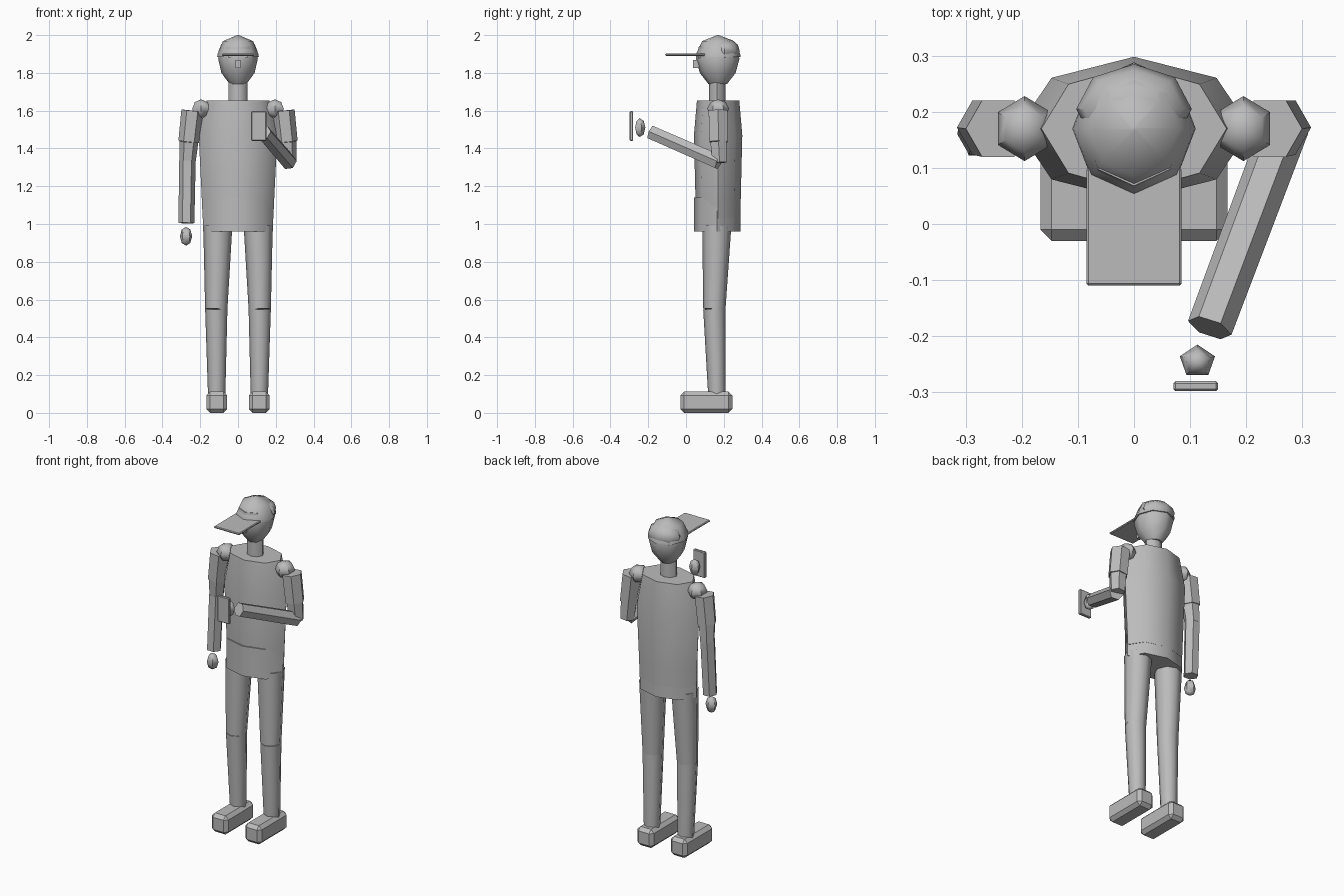
import bpy, bmesh, math
from mathutils import Vector

if "Cube" in bpy.data.objects:
    bpy.data.objects.remove(bpy.data.objects["Cube"])

grey = bpy.data.materials.new("plain_grey")
grey.diffuse_color = (0.5, 0.5, 0.5, 1)
grey.use_nodes = True
grey.node_tree.nodes["Principled BSDF"].inputs["Base Color"].default_value = grey.diffuse_color


def finish(name, bm, smooth=True):
    bmesh.ops.recalc_face_normals(bm, faces=bm.faces)
    mesh = bpy.data.meshes.new(name)
    bm.to_mesh(mesh)
    bm.free()
    mesh.materials.append(grey)
    ob = bpy.data.objects.new(name, mesh)
    bpy.context.collection.objects.link(ob)
    if smooth:
        bpy.ops.object.select_all(action='DESELECT')
        bpy.context.view_layer.objects.active = ob
        ob.select_set(True)
        bpy.ops.object.shade_smooth_by_angle(angle=math.radians(50))
    return ob


def skin(bm, rings):
    """Join rings of points with side faces and close both ends."""
    loops = [[bm.verts.new(p) for p in ring] for ring in rings]
    n = len(loops[0])
    for a, b in zip(loops, loops[1:]):
        for i in range(n):
            bm.faces.new((a[i], a[(i + 1) % n], b[(i + 1) % n], b[i]))
    bm.faces.new(loops[0])
    bm.faces.new(loops[-1])


def loft(name, levels, y, sides=8):
    """Elliptical cross-sections (z, rx, ry) stacked upwards."""
    angles = [math.tau * i / sides for i in range(sides)]
    bm = bmesh.new()
    skin(bm, [[(rx * math.cos(a), y + ry * math.sin(a), z) for a in angles]
              for z, rx, ry in levels])
    return finish(name, bm)


def limb(name, start, end, r0, r1, sides=6):
    """Tapered tube between two points, one corner turned towards x."""
    p, q = Vector(start), Vector(end)
    d = (q - p).normalized()
    u = (Vector((1, 0, 0)) - d * d.x).normalized()
    v = d.cross(u)
    angles = [math.tau * i / sides for i in range(sides)]
    bm = bmesh.new()
    skin(bm, [[c + r * (u * math.cos(a) + v * math.sin(a)) for a in angles]
              for c, r in ((p, r0), (q, r1))])
    return finish(name, bm)


def ball(name, centre, radii, segments, rings):
    bm = bmesh.new()
    bmesh.ops.create_uvsphere(bm, u_segments=segments, v_segments=rings, radius=1)
    bmesh.ops.scale(bm, vec=radii, verts=bm.verts)
    bmesh.ops.translate(bm, vec=centre, verts=bm.verts)
    return finish(name, bm)


def box(name, low, high, bevel=0):
    low, high = Vector(low), Vector(high)
    bm = bmesh.new()
    bmesh.ops.create_cube(bm, size=1)
    bmesh.ops.scale(bm, vec=high - low, verts=bm.verts)
    bmesh.ops.translate(bm, vec=(low + high) / 2, verts=bm.verts)
    if bevel:
        bmesh.ops.bevel(bm, geom=bm.edges[:], offset=bevel, segments=1, affect='EDGES')
    return finish(name, bm, smooth=False)


# Trunk and neck
loft("torso", [(1.03, 0.187, 0.118), (1.14, 0.192, 0.12), (1.47, 0.208, 0.128),
               (1.655, 0.165, 0.112)], 0.17)
loft("hips", [(0.96, 0.186, 0.123), (1.14, 0.186, 0.123)], 0.165)
loft("neck", [(1.63, 0.05, 0.043), (1.77, 0.05, 0.043)], 0.165)

# Head, hair and cap
loft("head", [(1.742, 0.045, 0.05), (1.80, 0.088, 0.095), (1.875, 0.105, 0.115),
              (1.94, 0.09, 0.1)], 0.168)
ball("hair", (0, 0.205, 1.915), (0.103, 0.08, 0.068), 8, 6)
loft("cap_crown", [(1.885, 0.11, 0.118), (1.9, 0.108, 0.117), (1.968, 0.08, 0.085),
                   (2.0, 0.004, 0.004)], 0.17)
box("cap_visor", (-0.085, -0.11, 1.89), (0.085, 0.1, 1.902), 0.004)
box("nose", (-0.012, 0.036, 1.825), (0.012, 0.07, 1.867))

for side, s in (("left", 1), ("right", -1)):
    box(side + "_eye", (s * 0.04 - 0.011, 0.063, 1.878), (s * 0.04 + 0.011, 0.085, 1.892))
    ball(side + "_shoulder", (s * 0.195, 0.17, 1.61), (0.055, 0.058, 0.05), 6, 4)
    # Legs and shoes
    knee = (s * 0.115, 0.15, 0.55)
    limb(side + "_thigh", (s * 0.107, 0.163, 0.99), knee, 0.077, 0.059, 8)
    limb(side + "_shin", knee, (s * 0.113, 0.163, 0.1), 0.059, 0.046, 8)
    box(side + "_shoe", (s * 0.112 - 0.055, -0.03, 0.005), (s * 0.112 + 0.055, 0.245, 0.118), 0.02)
    # Sleeves and upper arms
    cuff = (s * 0.26, 0.172, 1.435)
    elbow = (s * 0.268, 0.178, 1.325)
    limb(side + "_sleeve", (s * 0.242, 0.17, 1.6), cuff, 0.058, 0.056)
    limb(side + "_upper_arm", cuff, elbow, 0.05, 0.043)

# Lowered forearm and hand
limb("right_forearm", (-0.268, 0.176, 1.335), (-0.273, 0.16, 1.005), 0.044, 0.042)
ball("right_hand", (-0.275, 0.15, 0.935), (0.034, 0.034, 0.05), 5, 4)

# Raised forearm and hand with a flat handheld device
limb("left_forearm", (0.27, 0.175, 1.328), (0.135, -0.185, 1.485), 0.043, 0.041)
ball("left_hand", (0.113, -0.245, 1.51), (0.033, 0.03, 0.05), 5, 4)
box("handheld_device", (0.07, -0.298, 1.44), (0.15, -0.28, 1.597), 0.004)

# Set the shoe soles on the ground
for ob in bpy.data.objects:
    if ob.name.endswith("_shoe"):
        ob.location.z = -0.005
